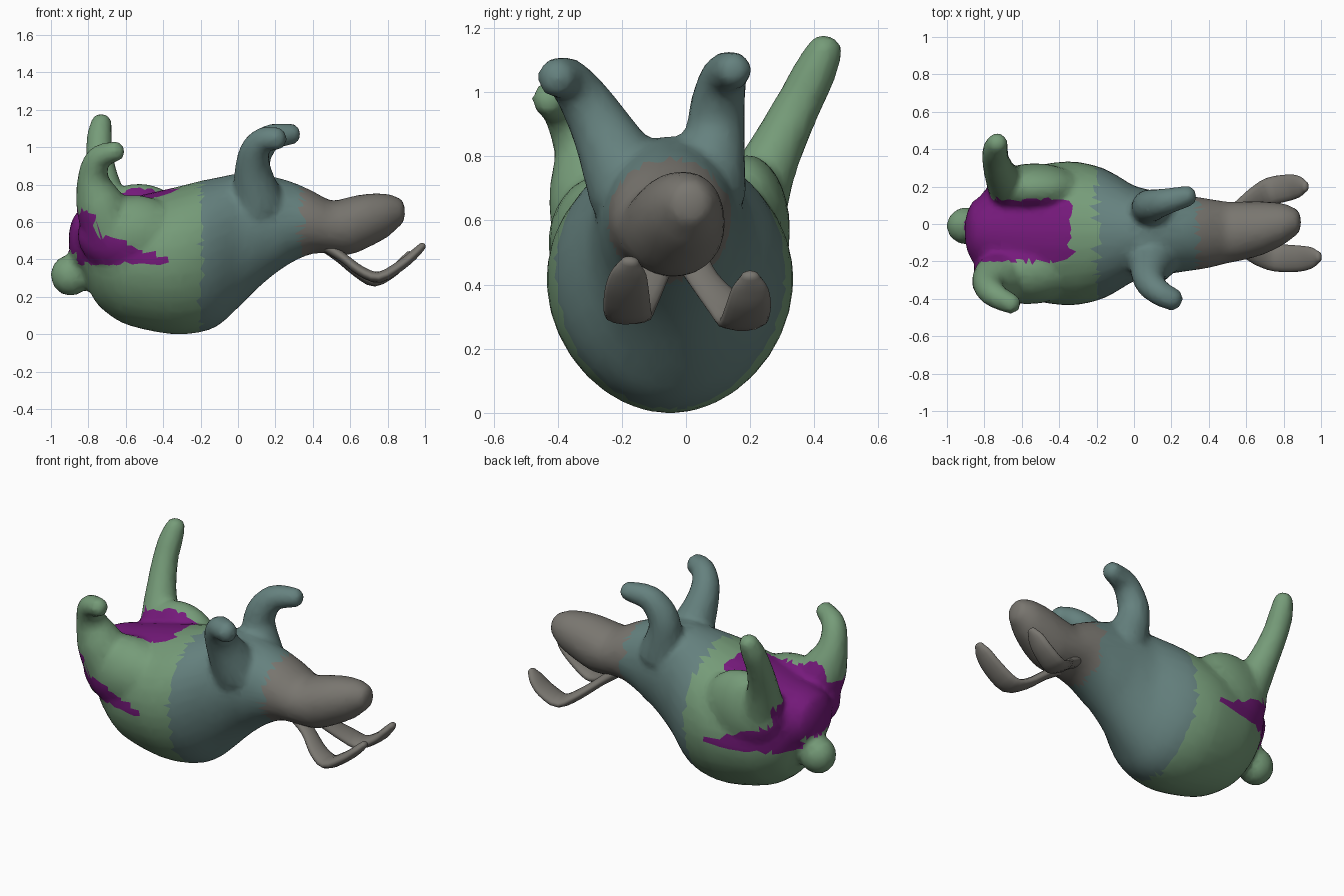
import bpy, bmesh, math
from mathutils import Vector, Matrix

if "Cube" in bpy.data.objects:
    bpy.data.objects.remove(bpy.data.objects["Cube"])


def material(name, rgb):
    m = bpy.data.materials.new(name)
    m.diffuse_color = (*rgb, 1)
    m.use_nodes = True
    m.node_tree.nodes["Principled BSDF"].inputs["Base Color"].default_value = m.diffuse_color
    return m


GREEN = material("haunch_green", (0.18, 0.33, 0.19))
TEAL = material("chest_teal", (0.13, 0.22, 0.21))
MAUVE = material("head_mauve", (0.19, 0.18, 0.16))
PURPLE = material("belly_purple", (0.18, 0.01, 0.20))


def spline(pts, n):
    """Catmull-Rom resampling of tuples of any length."""
    p = [Vector(q) for q in pts]
    p = [2 * p[0] - p[1]] + p + [2 * p[-1] - p[-2]]
    out = []
    for i in range(1, len(p) - 2):
        a, b, c, d = p[i - 1:i + 3]
        for k in range(n):
            t = k / n
            out.append(0.5 * (2 * b + (c - a) * t + (2 * a - 5 * b + 4 * c - d) * t * t
                              + (3 * b - a - 3 * c + d) * t ** 3))
    return out + [p[-2]]


def tube(bm, pts, n=4, sides=20, cap=0.8, upright=False):
    """Elliptical tube through (x, y, z, half width, half height) with rounded ends."""
    s = spline(pts, n)
    pos = [Vector(q[:3]) for q in s]
    rings = []
    for i, q in enumerate(s):
        t = (pos[min(i + 1, len(s) - 1)] - pos[max(i - 1, 0)]).normalized()
        if upright:
            t = Vector((1, 0, 0))
        side = Vector((0, 1, 0))
        side = (side - t * side.dot(t)).normalized()
        steps = [(0, 1)]
        ends = [(math.sin(a), math.cos(a)) for a in (0.5, 1.0, 1.4)]
        if i == 0:
            steps = [(-h, w) for h, w in reversed(ends)] + steps
        elif i == len(s) - 1:
            steps += ends
        taper = 0.07 if upright and q[0] < 0.2 else 0     # torso narrows underneath
        for h, w in steps:
            c = pos[i] + t * h * cap * min(q[3], q[4])
            rings.append([bm.verts.new(c + side * math.cos(a) * q[3] * w * (1 + taper * math.sin(a))
                                       + t.cross(side) * math.sin(a) * q[4] * w)
                          for a in (2 * math.pi * k / sides for k in range(sides))])
    for a, b in zip(rings, rings[1:]):
        for k in range(sides):
            j = (k + 1) % sides
            bm.faces.new((a[k], a[j], b[j], b[k]))
    bm.faces.new(list(reversed(rings[0])))
    bm.faces.new(rings[-1])


def ball(bm, c, r):
    bmesh.ops.create_uvsphere(bm, u_segments=24, v_segments=14, radius=1,
                              matrix=Matrix.Translation(c) @ Matrix.Diagonal((*r, 1)))


def finish(bm, name):
    bmesh.ops.recalc_face_normals(bm, faces=bm.faces[:])
    me = bpy.data.meshes.new(name)
    bm.to_mesh(me)
    bm.free()
    ob = bpy.data.objects.new(name, me)
    bpy.context.collection.objects.link(ob)
    return ob


def blend(ob, voxel, rounds, ratio):
    """Fuse overlapping volumes into one softly faceted skin."""
    r = ob.modifiers.new("fuse", 'REMESH')
    r.mode, r.voxel_size = 'VOXEL', voxel
    s = ob.modifiers.new("soften", 'SMOOTH')
    s.factor, s.iterations = 0.5, rounds
    d = ob.modifiers.new("facet", 'DECIMATE')
    d.ratio = ratio
    dg = bpy.context.evaluated_depsgraph_get()
    me = bpy.data.meshes.new_from_object(ob.evaluated_get(dg))
    ob.modifiers.clear()
    ob.data = me
    for p in me.polygons:
        p.use_smooth = True


# torso, neck and head along x: lower and upper z become centre and half height
bm = bmesh.new()
profile = [(-0.83, -0.04, 0.33, 0.67, 0.18), (-0.77, -0.04, 0.185, 0.69, 0.25),
           (-0.69, -0.045, 0.105, 0.70, 0.30), (-0.58, -0.05, 0.045, 0.73, 0.35),
           (-0.36, -0.05, 0.00, 0.78, 0.385), (-0.20, -0.05, 0.01, 0.82, 0.36),
           (-0.10, -0.05, 0.05, 0.84, 0.315), (0.00, -0.05, 0.14, 0.86, 0.255),
           (0.10, -0.05, 0.24, 0.86, 0.23), (0.20, -0.05, 0.325, 0.84, 0.215),
           (0.30, -0.05, 0.39, 0.81, 0.20), (0.40, -0.05, 0.43, 0.765, 0.185),
           (0.50, -0.045, 0.43, 0.715, 0.165), (0.60, -0.035, 0.425, 0.735, 0.155),
           (0.70, -0.02, 0.465, 0.752, 0.14), (0.80, 0.0, 0.52, 0.75, 0.11),
           (0.86, 0.01, 0.575, 0.73, 0.075)]
tube(bm, [(x, y, (a + b) / 2, w, (b - a) / 2) for x, y, a, b, w in profile],
     n=3, sides=32, cap=0.45, upright=True)

# haunches and tail
ball(bm, (-0.57, -0.25, 0.53), (0.29, 0.18, 0.215))
ball(bm, (-0.53, 0.19, 0.57), (0.26, 0.135, 0.235))
ball(bm, (-0.895, -0.01, 0.315), (0.107, 0.10, 0.11))

# legs: path with radius
legs = [
    [(-0.68, -0.27, 0.55, 0.15), (-0.74, -0.30, 0.70, 0.13), (-0.775, -0.33, 0.83, 0.085),
     (-0.745, -0.38, 0.94, 0.068), (-0.65, -0.43, 0.98, 0.054)],
    [(-0.65, 0.18, 0.60, 0.13), (-0.71, 0.26, 0.78, 0.09), (-0.74, 0.345, 0.95, 0.073),
     (-0.74, 0.40, 1.06, 0.068), (-0.73, 0.435, 1.135, 0.055)],
    [(0.11, -0.17, 0.70, 0.14), (0.08, -0.255, 0.87, 0.10), (0.09, -0.32, 0.98, 0.08),
     (0.14, -0.37, 1.04, 0.068), (0.21, -0.405, 1.045, 0.062)],
    [(0.12, 0.06, 0.70, 0.13), (0.08, 0.09, 0.87, 0.095), (0.10, 0.10, 0.97, 0.085),
     (0.17, 0.12, 1.05, 0.072), (0.29, 0.15, 1.07, 0.056)],
]
for leg in legs:
    tube(bm, [(*p, p[3]) for p in leg])
body = finish(bm, "rabbit_body")
blend(body, 0.02, 3, 0.3)

# colour regions of the skin: purple runs over the belly, the rump and the flanks
for m in (GREEN, TEAL, MAUVE, PURPLE):
    body.data.materials.append(m)
for p in body.data.polygons:
    c = p.center
    belly = -0.85 < c.x < -0.33 and c.z > 0.6 and -0.20 < c.y < 0.13
    rump = c.x < -0.76 and 0.43 < c.z < 0.66
    flank = c.x < -0.33 and 0.37 < c.z < 0.45 - 0.4 * (c.x + 0.5)
    if c.x > 0.34 and c.z < 0.9:
        p.material_index = 2
    elif (belly or rump or flank) and c.z < 0.82:
        p.material_index = 0 if c.x < -0.86 and c.z < 0.44 else 3
    elif c.x > -0.2:
        p.material_index = 1

# ears: thin curved leaves
ears = {
    "left_ear": [(0.44, -0.08, 0.49, 0.055, 0.035), (0.56, -0.11, 0.41, 0.05, 0.026),
                 (0.66, -0.155, 0.335, 0.064, 0.028), (0.76, -0.18, 0.305, 0.074, 0.03),
                 (0.88, -0.185, 0.375, 0.07, 0.028), (0.95, -0.18, 0.435, 0.056, 0.025),
                 (0.985, -0.175, 0.47, 0.03, 0.02)],
    "right_ear": [(0.44, 0.01, 0.49, 0.055, 0.035), (0.54, 0.06, 0.41, 0.05, 0.026),
                  (0.64, 0.13, 0.33, 0.064, 0.028), (0.73, 0.175, 0.285, 0.074, 0.03),
                  (0.83, 0.195, 0.335, 0.07, 0.028), (0.885, 0.20, 0.39, 0.056, 0.025),
                  (0.915, 0.20, 0.425, 0.03, 0.02)],
}
for name, path in ears.items():
    bm = bmesh.new()
    tube(bm, path, n=3, sides=14, cap=0.9)
    ear = finish(bm, name)
    ear.data.materials.append(MAUVE)
    for p in ear.data.polygons:
        p.use_smooth = True
